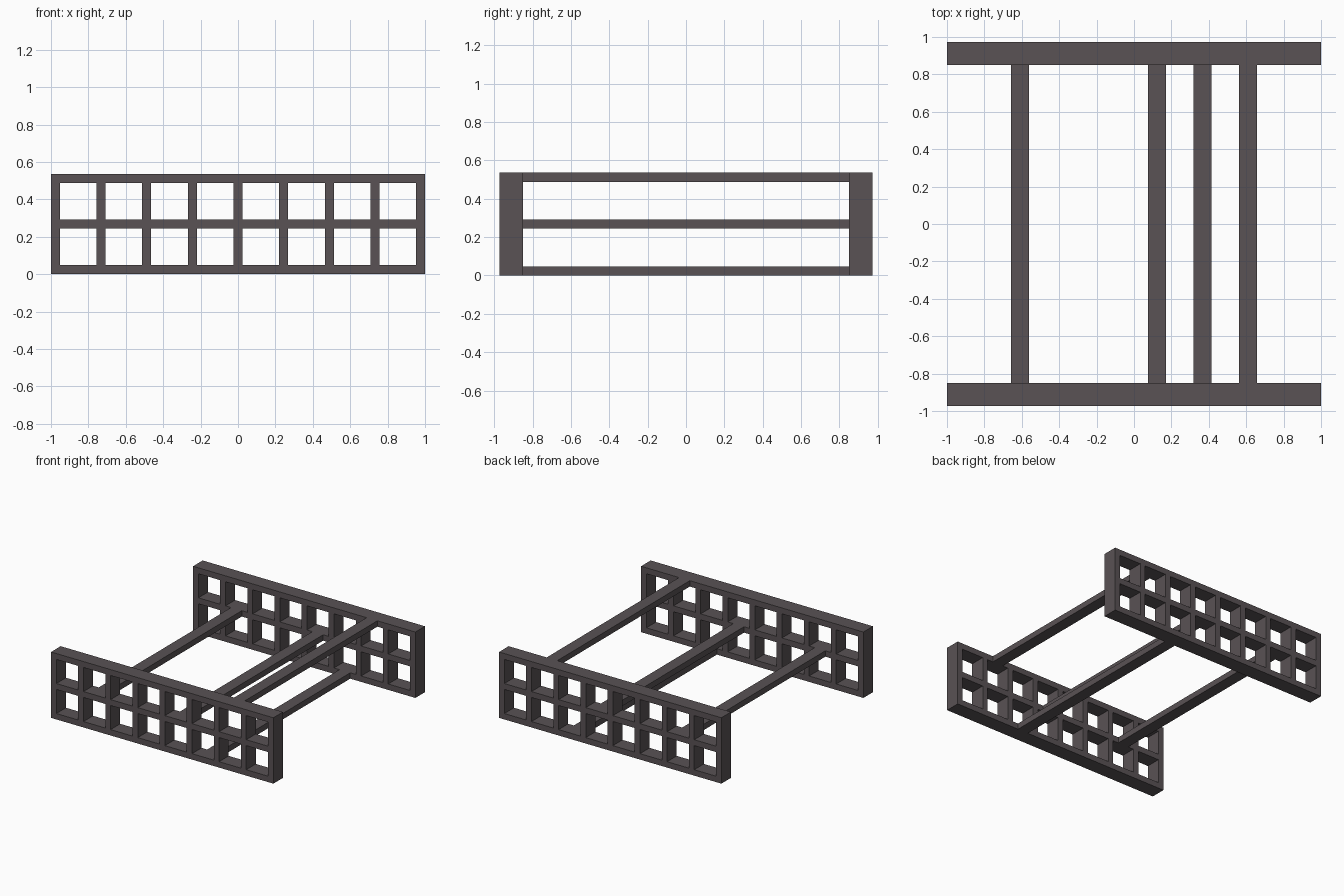
import bpy
import bmesh
from mathutils import Vector

cube = bpy.data.objects.get("Cube")
if cube:
    bpy.data.objects.remove(cube, do_unlink=True)

CELL = 0.244           # lattice spacing
BAR = 0.048            # lattice bar thickness
COLS, ROWS = 8, 2
Y_IN, Y_OUT = 0.851, 0.974

mat = bpy.data.materials.new("dark_grey")
mat.use_nodes = True
colour = (0.100, 0.085, 0.090, 1.0)
mat.diffuse_color = colour
mat.node_tree.nodes["Principled BSDF"].inputs["Base Color"].default_value = colour


def finish(name, bm):
    bmesh.ops.recalc_face_normals(bm, faces=bm.faces[:])
    mesh = bpy.data.meshes.new(name)
    bm.to_mesh(mesh)
    bm.free()
    mesh.materials.append(mat)
    obj = bpy.data.objects.new(name, mesh)
    bpy.context.collection.objects.link(obj)
    return obj


def stops(count, start):
    """Both edges of every lattice bar along one axis."""
    return [start + i * CELL + e for i in range(count + 1) for e in (0, BAR)]


def lattice_panel(name, y0, y1):
    """Flat grid with the window cells left out, extruded to full depth."""
    xs = stops(COLS, -(COLS * CELL + BAR) / 2)
    zs = stops(ROWS, 0)
    bm = bmesh.new()
    grid = [[bm.verts.new((x, y0, z)) for z in zs] for x in xs]
    for i in range(len(xs) - 1):
        for j in range(len(zs) - 1):
            if i % 2 and j % 2:
                continue
            bm.faces.new((grid[i][j], grid[i + 1][j],
                          grid[i + 1][j + 1], grid[i][j + 1]))
    result = bmesh.ops.extrude_face_region(bm, geom=bm.faces[:], use_keep_orig=True)
    moved = [g for g in result["geom"] if isinstance(g, bmesh.types.BMVert)]
    bmesh.ops.translate(bm, verts=moved, vec=Vector((0, y1 - y0, 0)))
    return finish(name, bm)


def crossbar(name, x, level):
    """Flat bar joining the two panels at the height of one lattice rail."""
    bm = bmesh.new()
    bmesh.ops.create_cube(bm, size=1)
    bmesh.ops.scale(bm, verts=bm.verts[:], vec=(2 * BAR, 2 * Y_IN, BAR))
    bmesh.ops.translate(bm, verts=bm.verts[:],
                        vec=(x, 0, level * CELL + BAR / 2))
    return finish(name, bm)


# End panels
lattice_panel("front_panel", -Y_OUT, -Y_IN)
lattice_panel("back_panel", Y_IN, Y_OUT)

# Crossbars: position in cells from the centre, rail level (0 bottom, 2 top)
for name, cells, level in (("right_middle_crossbar", -2.5, 1),
                           ("centre_middle_crossbar", 0.5, 1),
                           ("left_bottom_crossbar", 1.5, 0),
                           ("left_top_crossbar", 2.5, 2)):
    crossbar(name, cells * CELL, level)
